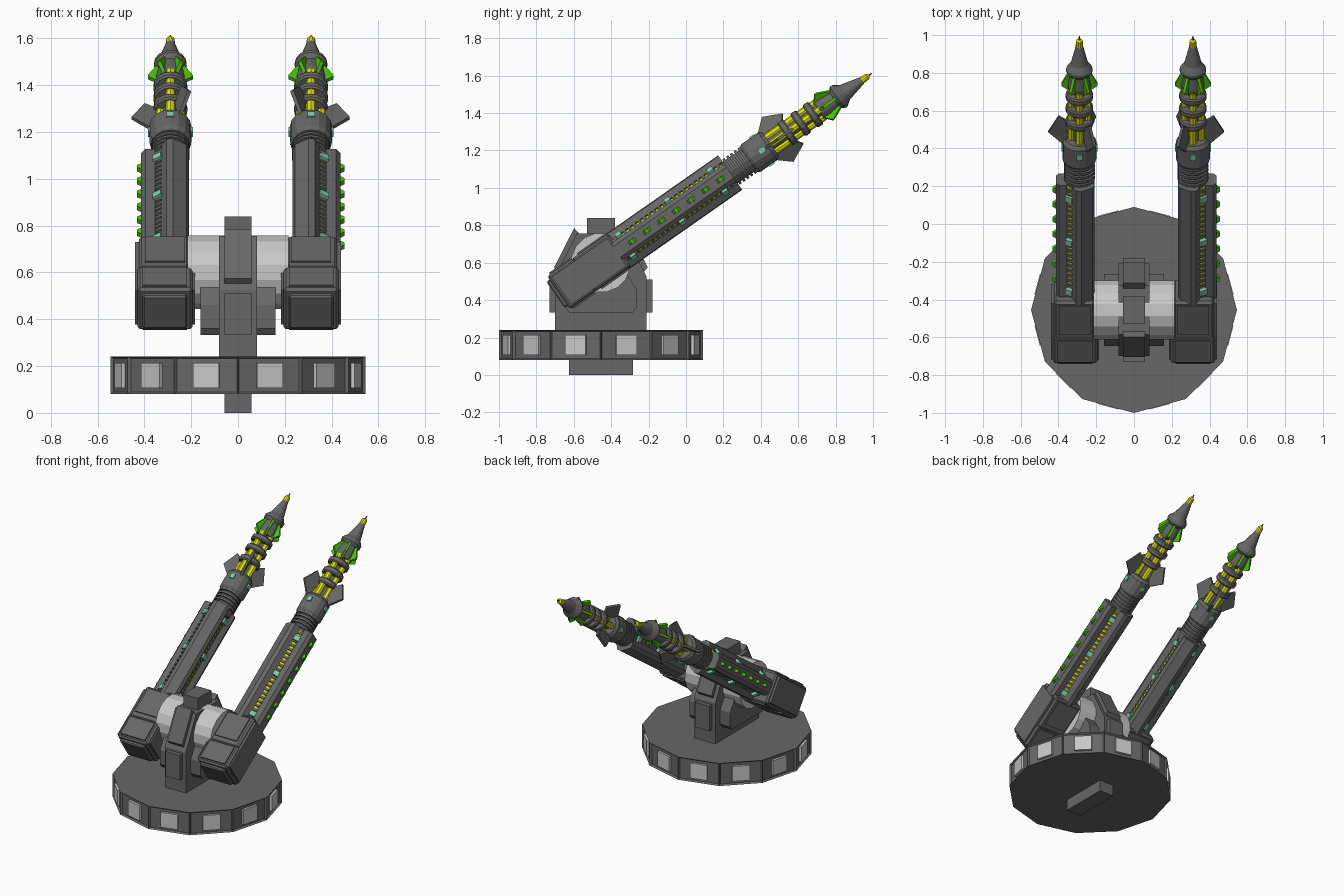
import bpy, bmesh, math
from mathutils import Matrix, Vector

if "Cube" in bpy.data.objects:
    bpy.data.objects.remove(bpy.data.objects["Cube"])

def mat(name, c):
    m = bpy.data.materials.new(name)
    m.diffuse_color = (*c, 1)
    m.use_nodes = True
    m.node_tree.nodes["Principled BSDF"].inputs["Base Color"].default_value = m.diffuse_color
    return m

GRAY = mat("dark_gray", (0.135, 0.135, 0.135))
LIGHT = mat("light_gray", (0.58, 0.58, 0.58))
YELLOW = mat("yellow", (0.76, 0.80, 0.0))
GREEN = mat("green", (0.07, 0.56, 0.0))
TEAL = mat("teal", (0.22, 0.62, 0.42))
I = Matrix.Identity(4)

def finish(name, bm, material, M=I):
    bm.transform(M)
    bmesh.ops.recalc_face_normals(bm, faces=bm.faces)
    me = bpy.data.meshes.new(name)
    bm.to_mesh(me)
    bm.free()
    me.materials.append(material)
    ob = bpy.data.objects.new(name, me)
    bpy.context.collection.objects.link(ob)
    return ob

def add_box(bm, lo, hi, M=I, bevel=0):
    lo, hi = Vector(lo), Vector(hi)
    T = M @ Matrix.Translation((lo + hi) / 2) @ Matrix.Diagonal((*(hi - lo), 1))
    vs = bmesh.ops.create_cube(bm, size=1, matrix=T)["verts"]
    if bevel:
        es = list({e for v in vs for e in v.link_edges})
        bmesh.ops.bevel(bm, geom=es, offset=bevel, segments=1, affect='EDGES')

def add_lathe(bm, prof, n=16, M=I):
    """Closed solid turned about local y; prof is a list of (s, r)."""
    rings = [[bm.verts.new(M @ Vector((r * math.cos(k * math.tau / n), s, r * math.sin(k * math.tau / n))))
              for k in range(n)] for s, r in prof]
    for a, b in zip(rings, rings[1:]):
        for k in range(n):
            bm.faces.new((a[k], a[(k + 1) % n], b[(k + 1) % n], b[k]))
    bm.faces.new(rings[0])
    bm.faces.new(rings[-1])

def add_prism(bm, pts, axes, half, M=I):
    """Polygon in the two named axes, thickened along the third."""
    w = 3 - sum(axes)
    caps = []
    for h in (-half, half):
        ring = []
        for p in pts:
            c = [0, 0, 0]
            c[axes[0]], c[axes[1]], c[w] = p[0], p[1], h
            ring.append(bm.verts.new(M @ Vector(c)))
        caps.append(ring)
        bm.faces.new(ring)
    a, b = caps
    for k in range(len(pts)):
        j = (k + 1) % len(pts)
        bm.faces.new((a[k], a[j], b[j], b[k]))

def spin(deg):
    return Matrix.Rotation(math.radians(deg), 4, 'Y')

CY = -0.455  # y of turntable and pivot

# ---- turntable: 12-sided disc with recessed side panels ----
bm = bmesh.new()
R = 0.545
ring = [(R * math.sin(k * math.tau / 12), CY - R * math.cos(k * math.tau / 12)) for k in range(12)]
add_prism(bm, ring, (0, 1), 0.08, Matrix.Translation((0, 0, 0.16)))
bmesh.ops.recalc_face_normals(bm, faces=bm.faces)
sides = [f for f in bm.faces if abs(f.normal.z) < 0.5]
bmesh.ops.inset_individual(bm, faces=sides, thickness=0.012, depth=-0.012)
finish("turntable", bm, GRAY)

bm = bmesh.new()
ap = R * math.cos(math.pi / 12)
for k in range(12):
    T = Matrix.Translation((0, CY, 0.16)) @ Matrix.Rotation((k + 0.5) * math.tau / 12, 4, 'Z')
    add_box(bm, (-0.057, -ap - 0.004, -0.053), (0.057, -ap + 0.03, 0.053), T)
finish("turntable_light_panels", bm, LIGHT)

bm = bmesh.new()
add_box(bm, (-0.057, -0.625, 0), (0.057, -0.283, 0.085))
finish("foot_key", bm, GRAY)

# ---- pylon and its raised plates ----
P = Matrix.Translation((0, CY, 0))
bm = bmesh.new()
half = [(0.245, 0.235), (0.245, 0.525), (0.13, 0.755)]
add_prism(bm, half + [(-y, z) for y, z in reversed(half)], (1, 2), 0.082, P)
finish("pylon", bm, GRAY)

bm = bmesh.new()
add_box(bm, (-0.057, -0.075, 0.74), (0.057, 0.075, 0.838), P)
for q in (0, math.pi):
    T = P @ Matrix.Rotation(q, 4, 'Z')
    add_box(bm, (-0.057, 0.2, 0.335), (0.057, 0.275, 0.51), T)
    add_prism(bm, [(0.22, 0.54), (0.25, 0.575), (0.143, 0.785), (0.1, 0.74)], (1, 2), 0.057, T)
finish("pylon_plates", bm, GRAY)

bm = bmesh.new()
half = [(0.17, 0.333), (0.19, 0.36), (0.19, 0.46), (0.13, 0.555)]
add_prism(bm, half + [(-y, z) for y, z in reversed(half)], (1, 2), 0.16, P)
finish("axle_cradle", bm, GRAY)

bm = bmesh.new()
add_lathe(bm, [(-0.215, 0.16), (0.215, 0.16)], 16,
          Matrix.Translation((0, CY, 0.6)) @ Matrix.Rotation(math.pi / 2, 4, 'Z') @ spin(11.25))
finish("axle_drum", bm, LIGHT)

# ---- two guns, mirrored; local y runs along the barrel, +x is outward ----
def build_gun(side, sign, cx):
    tilt = Matrix.Rotation(math.radians(35), 4, 'X')
    flip = Matrix.Diagonal((sign, 1, 1, 1))
    M = Matrix.Translation((cx, CY + 0.003, 0.6)) @ tilt @ flip       # nose and collar axis
    B = M @ Matrix.Translation((0.015, 0, 0))                         # rail axis
    K = Matrix.Translation((sign * 0.312, CY + 0.003, 0.6)) @ tilt @ flip  # breech axis

    def part(name, material, T=M):
        finish(side + "_" + name, bm, material, T)

    # breech blocks with stepped plates
    bm = bmesh.new()
    add_box(bm, (-0.105, -0.12, -0.108), (0.112, 0.12, 0.108), bevel=0.012)
    add_box(bm, (-0.118, -0.28, -0.108), (0.118, -0.105, 0.108), bevel=0.012)
    add_box(bm, (-0.095, -0.30, -0.085), (0.095, -0.2, 0.085), bevel=0.008)
    add_box(bm, (-0.085, -0.08, -0.117), (0.085, 0.1, 0.117))
    add_box(bm, (-0.095, -0.26, -0.117), (0.095, -0.125, 0.117))
    add_box(bm, (0.0, -0.26, -0.09), (0.128, 0.1, 0.09))
    add_box(bm, (-0.128, -0.26, -0.09), (0.0, -0.125, 0.09))
    part("breech", GRAY, K)

    # glowing core with dark cooling ribs
    bm = bmesh.new()
    add_lathe(bm, [(0.1, 0.068), (0.82, 0.068)], 12)
    part("core", YELLOW, B)
    bm = bmesh.new()
    for k in range(22):
        s = 0.125 + k * 0.032
        add_lathe(bm, [(s, 0.077), (s + 0.016, 0.077)], 14)
    part("core_ribs", GRAY, B)
    bm = bmesh.new()
    add_lathe(bm, [(0.8, 0.07), (0.98, 0.07)])
    for k in range(5):
        s = 0.845 + k * 0.025
        add_lathe(bm, [(s, 0.082), (s + 0.014, 0.082)])
    part("neck", GRAY)

    # three armour rails
    bm = bmesh.new()
    rail = [(0.05, -0.056), (0.092, -0.056), (0.11, -0.034), (0.11, 0.034), (0.092, 0.056), (0.05, 0.056)]
    for a in (0, 120, 240):
        add_prism(bm, rail, (0, 2), 0.38, spin(a) @ Matrix.Translation((0, 0.46, 0)))
    part("rails", GRAY, B)

    # green studs along the outer rail
    bm = bmesh.new()
    for k in range(7):
        s = 0.2 + k * 0.096
        add_prism(bm, [(0.105, s - 0.025), (0.128, s - 0.008), (0.128, s + 0.008), (0.105, s + 0.025)], (0, 1), 0.011)
    part("rail_studs", GREEN, B)

    # teal clips in the gaps between rails and around the collar
    bm = bmesh.new()
    for a in (60, 180, 300):
        for s in (0.16, 0.48, 0.76):
            add_box(bm, (0.06, s - 0.017, -0.02), (0.089, s + 0.017, 0.02), spin(a))
    part("gap_clips", TEAL, B)
    bm = bmesh.new()
    for a in (0, 90, 180, 270):
        add_box(bm, (0.08, 1.03, -0.016), (0.096, 1.062, 0.016), spin(a))
    part("collar_clips", TEAL)

    # collar with three swept fins
    bm = bmesh.new()
    add_lathe(bm, [(0.96, 0.08), (0.975, 0.09), (1.085, 0.09), (1.105, 0.075)])
    part("collar", GRAY)
    bm = bmesh.new()
    for a in (0, 120, 240):
        add_prism(bm, [(0.075, 1.06), (0.165, 1.15), (0.11, 1.25), (0.05, 1.21)], (0, 1), 0.008, spin(a))
    part("collar_fins", GRAY)

    # muzzle: yellow rods held by gray rings
    bm = bmesh.new()
    for a in range(0, 360, 90):
        add_lathe(bm, [(1.09, 0.021), (1.43, 0.021)], 8, spin(a) @ Matrix.Translation((0.043, 0, 0)))
    part("muzzle_rods", YELLOW)
    bm = bmesh.new()
    add_lathe(bm, [(1.09, 0.036), (1.43, 0.036)], 12)
    for s in (1.215, 1.30, 1.38):
        add_lathe(bm, [(s - 0.02, 0.066), (s - 0.012, 0.073), (s + 0.012, 0.073), (s + 0.02, 0.066)])
    part("muzzle_rings", GRAY)

    # nose cone, green barbs and tip
    bm = bmesh.new()
    add_lathe(bm, [(1.42, 0.058), (1.45, 0.062), (1.52, 0.053), (1.54, 0.07), (1.557, 0.07),
                   (1.59, 0.047), (1.70, 0.02)])
    add_lathe(bm, [(1.73, 0.008), (1.765, 0.003)], 8)
    part("nose_cone", GRAY)
    bm = bmesh.new()
    for a in range(0, 360, 60):
        add_prism(bm, [(0.05, 1.415), (0.096, 1.45), (0.096, 1.46), (0.06, 1.53), (0.04, 1.53)],
                  (0, 1), 0.008, spin(a))
    part("nose_barbs", GREEN)
    bm = bmesh.new()
    add_lathe(bm, [(1.69, 0.021), (1.735, 0.018), (1.745, 0.009)], 10)
    part("nose_tip", YELLOW)

build_gun("left", -1, -0.289)
build_gun("right", 1, 0.312)
